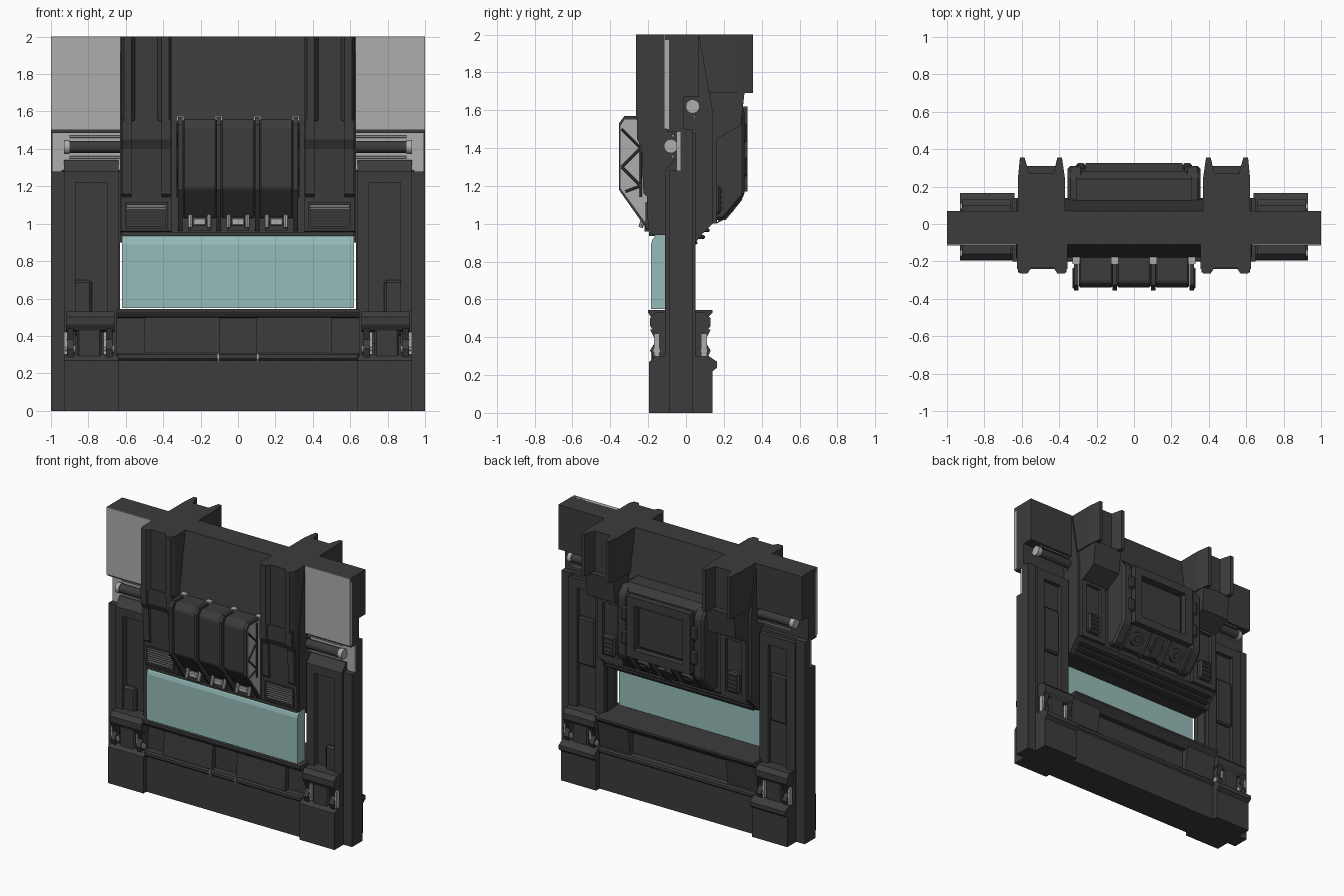
import bpy, bmesh, math
from mathutils import Vector


def material(name, r, g, b):
    m = bpy.data.materials.new(name)
    m.diffuse_color = (r, g, b, 1)
    return m


DARK = material("dark_metal", 0.045, 0.045, 0.045)
GREY = material("light_metal", 0.42, 0.42, 0.42)
GLASS = material("teal_glass", 0.3, 0.5, 0.48)
AXES = {"x": lambda a, b, t: (t, a, b), "z": lambda a, b, t: (a, b, t)}


def prism(name, pts, t0, t1, mat=DARK, axis="x", bevel=0.0):
    """Extrude a profile: (y, z) points along x, or (x, y) points along z."""
    bm = bmesh.new()
    f = AXES[axis]
    lo = [bm.verts.new(f(a, b, t0)) for a, b in pts]
    hi = [bm.verts.new(f(a, b, t1)) for a, b in pts]
    bm.faces.new(lo)
    bm.faces.new(hi)
    n = len(pts)
    for i in range(n):
        j = (i + 1) % n
        bm.faces.new((lo[i], lo[j], hi[j], hi[i]))
    bmesh.ops.recalc_face_normals(bm, faces=bm.faces)
    me = bpy.data.meshes.new(name)
    bm.to_mesh(me)
    bm.free()
    me.materials.append(mat)
    ob = bpy.data.objects.new(name, me)
    bpy.context.collection.objects.link(ob)
    if bevel:
        mod = ob.modifiers.new("bevel", "BEVEL")
        mod.width, mod.segments = bevel, 1
    return ob


def box(name, x0, x1, y0, y1, z0, z1, mat=DARK, bevel=0.0):
    return prism(name, [(y0, z0), (y1, z0), (y1, z1), (y0, z1)], x0, x1, mat, bevel=bevel)


def frame(name, x0, x1, y0, y1, z0, z1, w, mat=DARK):
    """Rectangular frame of four bars around an opening in the xz plane."""
    box(name + "_bottom", x0, x1, y0, y1, z0, z0 + w, mat)
    box(name + "_top", x0, x1, y0, y1, z1 - w, z1, mat)
    box(name + "_left", x0, x0 + w, y0, y1, z0 + w, z1 - w, mat)
    box(name + "_right", x1 - w, x1, y0, y1, z0 + w, z1 - w, mat)


def rod(name, a, b, r, mat=GREY, sides=16):
    a, b = Vector(a), Vector(b)
    bpy.ops.mesh.primitive_cylinder_add(vertices=sides, radius=r, depth=(b - a).length,
                                        location=(a + b) / 2)
    ob = bpy.context.object
    ob.name = name
    ob.rotation_euler = (b - a).to_track_quat("Z", "Y").to_euler()
    ob.data.materials.append(mat)
    if sides > 6:
        bpy.ops.object.shade_smooth_by_angle()
    return ob


# Upper wall: straight top beam with a rear notch, and a swollen middle
prism("top_beam", [(-0.09, 1.5), (-0.01, 1.5), (-0.01, 1.67), (0.07, 1.67), (0.07, 2), (-0.11, 2),
                   (-0.11, 1.97), (-0.09, 1.97)], -1, 1)
prism("middle_wall", [(-0.11, 2), (0.07, 2), (0.14, 1.6), (0.14, 1.0), (0.09, 0.95), (0.05, 0.9),
                      (-0.1, 0.9), (-0.1, 0.94), (-0.18, 0.94), (-0.18, 1.55)], -0.63, 0.63)
for k, (y, z) in enumerate([(0.125, 0.975), (0.1, 0.94), (0.06, 0.91)]):
    box(f"window_header_step_{k}", -0.6, 0.6, y - 0.05, y, z - 0.02, z, bevel=0.006)

# Window pane
prism("window_glass", [(-0.1, 0.55), (-0.185, 0.55), (-0.185, 0.89), (-0.178, 0.915),
                       (-0.16, 0.94), (-0.1, 0.94)], -0.62, 0.62, GLASS)
box("window_top_trim", -0.62, 0.62, -0.195, -0.15, 0.935, 0.955)

# Lower wall
box("base_beam", -0.66, 0.66, -0.16, 0.1, 0, 0.28)
box("base_ledge", -0.65, 0.65, -0.18, 0.11, 0.27, 0.31, bevel=0.01)
box("lower_panel", -0.65, 0.65, -0.12, 0.05, 0.3, 0.5)
prism("window_sill", [(-0.2, 0.545), (-0.2, 0.53), (-0.18, 0.5), (0.09, 0.48), (0.14, 0.53),
                      (0.14, 0.545)], -0.65, 0.65)
for s in (-1, 1):
    prism("lower_panel_facet", [(-0.11, 0.31), (-0.165, 0.31), (-0.15, 0.5), (-0.11, 0.5)],
          *sorted((s * 0.1, s * 0.5)))
    box("ledge_clip", s * 0.105 - 0.004, s * 0.105 + 0.004, -0.185, -0.15, 0.26, 0.31, GREY)
    prism("rear_sill_brace", [(0.04, 0.3), (0.08, 0.3), (0.11, 0.5), (0.04, 0.5)],
          *sorted((s * 0.4, s * 0.65)))

for s in (-1, 1):
    def X(a, b):
        return sorted((s * a, s * b))

    # Side columns with sunken faces
    prism("column_outer_strip", [(-0.09, 0), (0.035, 0), (0.035, 1.5), (-0.03, 1.5),
                                 (-0.03, 1.28), (-0.09, 1.28)], *X(0.92, 1))
    prism("column_core", [(-0.06, 0), (0.02, 0), (0.02, 1.5), (-0.03, 1.5), (-0.03, 1.3),
                          (-0.06, 1.28)], *X(0.63, 0.94))
    frame("column_front_frame", *X(0.64, 0.93), -0.11, -0.05, 0.3, 1.28, 0.06)
    box("column_front_band", *X(0.78, 0.9), -0.095, -0.05, 0.4, 0.7, bevel=0.015)
    prism("column_cap", [(-0.11, 1.28), (-0.03, 1.28), (-0.03, 1.34), (-0.06, 1.34)], *X(0.64, 0.93))
    frame("column_rear_frame", *X(0.64, 0.93), 0.01, 0.05, 0.3, 1.48, 0.07)
    box("column_rear_plate", *X(0.72, 0.86), 0.01, 0.045, 0.85, 1.2, bevel=0.01)
    box("light_recess", *X(0.63, 0.995), -0.05, -0.025, 1.28, 1.5, GREY)
    box("light_panel", *X(0.63, 1), -0.115, -0.088, 1.5, 2, GREY)
    box("light_panel_trim", *X(0.63, 1), -0.1, -0.03, 1.485, 1.51)

    # Pipes under the beam, front and rear
    for y, z, n in ((-0.08, 1.41, "front"), (0.035, 1.62, "rear")):
        rod(n + "_pipe", (s * 0.6, y, z), (s * 0.92, y, z), 0.033, DARK)
        rod(n + "_pipe_end", (s * 0.9, y, z), (s * 0.93, y, z), 0.037)
        for dz in (-0.055, 0.055):
            rod(n + "_pipe_rail", (s * 0.6, y + 0.01, z + dz), (s * 0.9, y + 0.01, z + dz),
                0.007, GREY, 6)

    # Feet and their clamps
    prism("foot", [(-0.195, 0), (0.14, 0), (0.14, 0.22), (0.165, 0.24), (0.165, 0.27), (0.12, 0.3),
                   (-0.16, 0.3), (-0.195, 0.27)], *X(0.64, 0.93))
    for y0, y1, n in ((-0.19, -0.06, "front"), (0.02, 0.13, "rear")):
        f = -1 if n == "front" else 1
        out, inn = (y0, y1) if f < 0 else (y1, y0)
        prism(n + "_clamp_head", [(inn, 0.42), (out - f * 0.02, 0.43), (out, 0.46), (out, 0.5),
                                  (out - f * 0.03, 0.53), (inn, 0.53)], *X(0.66, 0.92))
        box(n + "_clamp_core", *X(0.73, 0.86), y0 + 0.02, y1 - 0.02, 0.28, 0.45, bevel=0.01)
        for a in (0.67, 0.88):
            prism(n + "_clamp_arm", [(inn, 0.28), (out - f * 0.02, 0.28), (out, 0.33),
                                     (out - f * 0.03, 0.38), (out, 0.44), (inn, 0.44)],
                  *X(a, a + 0.035))
            rod(n + "_clamp_pin", (s * (a - 0.01), out - f * 0.035, 0.33),
                (s * (a + 0.045), out - f * 0.035, 0.33), 0.02, GREY, 10)
            box(n + "_clamp_link", *X(a + 0.035, a + 0.05), *sorted((out - f * 0.05, out - f * 0.02)),
                0.3, 0.42, GREY)

    # Front pillars: channel above, tapered casing below
    prism("front_pillar", [(s * 0.355, -0.1), (s * 0.355, -0.23), (s * 0.37, -0.265), (s * 0.41, -0.265),
                           (s * 0.43, -0.235), (s * 0.55, -0.235), (s * 0.57, -0.265),
                           (s * 0.61, -0.265), (s * 0.625, -0.23), (s * 0.625, -0.1)], 1.55, 2, axis="z")
    prism("front_pillar_casing", [(-0.24, 1.56), (-0.24, 1.45), (-0.215, 1.4), (-0.2, 0.96),
                                  (-0.15, 0.94), (-0.15, 1.56)], *X(0.355, 0.625))
    for a in (0.36, 0.57):
        prism("front_casing_rail", [(-0.26, 1.56), (-0.26, 1.45), (-0.235, 1.4), (-0.225, 1.16),
                                    (-0.19, 1.13), (-0.19, 1.56)], *X(a, a + 0.05))
    frame("front_vent_frame", *X(0.375, 0.605), -0.215, -0.19, 0.975, 1.115, 0.012)
    for k in range(7):
        box("front_vent_slat", *X(0.385, 0.595), -0.212, -0.195, 0.995 + k * 0.016,
            1.002 + k * 0.016, GREY)

    # Rear pillars: horned channel above, slim casing with hatch below
    prism("rear_pillar", [(s * 0.37, 0.05), (s * 0.37, 0.25), (s * 0.385, 0.355), (s * 0.41, 0.355),
                          (s * 0.43, 0.27), (s * 0.56, 0.27), (s * 0.585, 0.355), (s * 0.61, 0.355),
                          (s * 0.62, 0.25), (s * 0.62, 0.05)], 1.69, 2, axis="z")
    prism("rear_pillar_taper", [(0.1, 1.7), (0.31, 1.7), (0.29, 1.52), (0.17, 1.45), (0.1, 1.45)],
          *X(0.38, 0.61))
    frame("rear_casing", *X(0.4, 0.61), 0.13, 0.165, 1.0, 1.47, 0.04)
    box("rear_hatch", *X(0.46, 0.56), 0.13, 0.185, 1.05, 1.2, bevel=0.012)
    for k in range(4):
        box("rear_hatch_rib", *X(0.475, 0.545), 0.18, 0.192, 1.075 + k * 0.03, 1.087 + k * 0.03)

# Front machine unit: three bays between four ribs
bay = [(-0.17, 1.56), (-0.31, 1.56), (-0.34, 1.52), (-0.34, 1.19), (-0.215, 1.03), (-0.17, 1.03)]
rib = [(-0.17, 1.57), (-0.325, 1.57), (-0.355, 1.53), (-0.355, 1.18), (-0.2, 0.96), (-0.17, 0.96)]
for k in range(3):
    x = -0.205 + k * 0.205
    prism("unit_bay", bay, x - 0.09, x + 0.09, bevel=0.008)
    box("unit_bay_foot", x - 0.06, x + 0.06, -0.22, -0.17, 0.96, 1.04)
    box("unit_bay_latch", x - 0.035, x + 0.035, -0.24, -0.2, 0.99, 1.03, GREY, 0.006)
    for d in (-0.05, 0.05):
        rod("unit_bay_bolt", (x + d, -0.24, 0.98), (x + d, -0.215, 1.06), 0.012, GREY, 8)
for k in range(4):
    x = -0.3075 + k * 0.205
    prism("unit_rib", rib, x - 0.012, x + 0.012)
    box("unit_rib_clip", x - 0.02, x + 0.02, -0.215, -0.175, 1.55, 1.575, GREY)

# Light side plates with a dark zigzag truss
plate = [(-0.2, 1.55), (-0.325, 1.55), (-0.345, 1.52), (-0.345, 1.185), (-0.21, 1.0), (-0.2, 1.0)]
zig = [(-0.34, 1.5), (-0.24, 1.4), (-0.34, 1.3), (-0.24, 1.2), (-0.32, 1.17)]
for s in (-1, 1):
    prism("unit_side_plate", plate, *sorted((s * 0.315, s * 0.322)), GREY)
    for (y0, z0), (y1, z1) in zip(zig, zig[1:]):
        rod("unit_truss", (s * 0.323, y0, z0), (s * 0.323, y1, z1), 0.007, DARK, 6)
    rod("unit_truss_post", (s * 0.323, -0.24, 1.14), (s * 0.323, -0.24, 1.54), 0.007, DARK, 6)

# Rear machine unit: framed box with sunken face
prism("rear_unit", [(0.1, 1.68), (0.24, 1.68), (0.28, 1.63), (0.28, 1.17), (0.18, 1.03), (0.1, 1.03)],
      -0.31, 0.31)
for s in (-1, 1):
    prism("rear_unit_cheek", [(0.1, 1.66), (0.26, 1.66), (0.31, 1.6), (0.31, 1.15), (0.2, 1.02),
                              (0.1, 1.02)], *sorted((s * 0.27, s * 0.355)), bevel=0.015)
    for z in (1.3, 1.48):
        box("rear_unit_bracket", *sorted((s * 0.26, s * 0.31)), 0.29, 0.325, z - 0.05, z + 0.05, bevel=0.01)
frame("rear_unit_frame", -0.26, 0.26, 0.26, 0.325, 1.17, 1.62, 0.06)
box("rear_unit_screen", -0.19, 0.19, 0.27, 0.295, 1.24, 1.55, bevel=0.012)

# Round sockets and fins on the sloping underside
for x in (-0.18, 0, 0.18):
    rod("rear_socket_ring", (x, 0.2, 1.12), (x, 0.25, 1.085), 0.05, DARK, 20)
    rod("rear_socket_core", (x, 0.2, 1.12), (x, 0.258, 1.079), 0.025, DARK, 12)
for x in (-0.27, -0.09, 0.09, 0.27):
    prism("rear_fin", [(0.16, 1.0), (0.2, 1.02), (0.3, 1.15), (0.27, 1.18)], x - 0.01, x + 0.01)
prism("rear_guard_bar", [(0.19, 1.02), (0.21, 1.02), (0.3, 1.13), (0.28, 1.14)], -0.03, 0.03)
